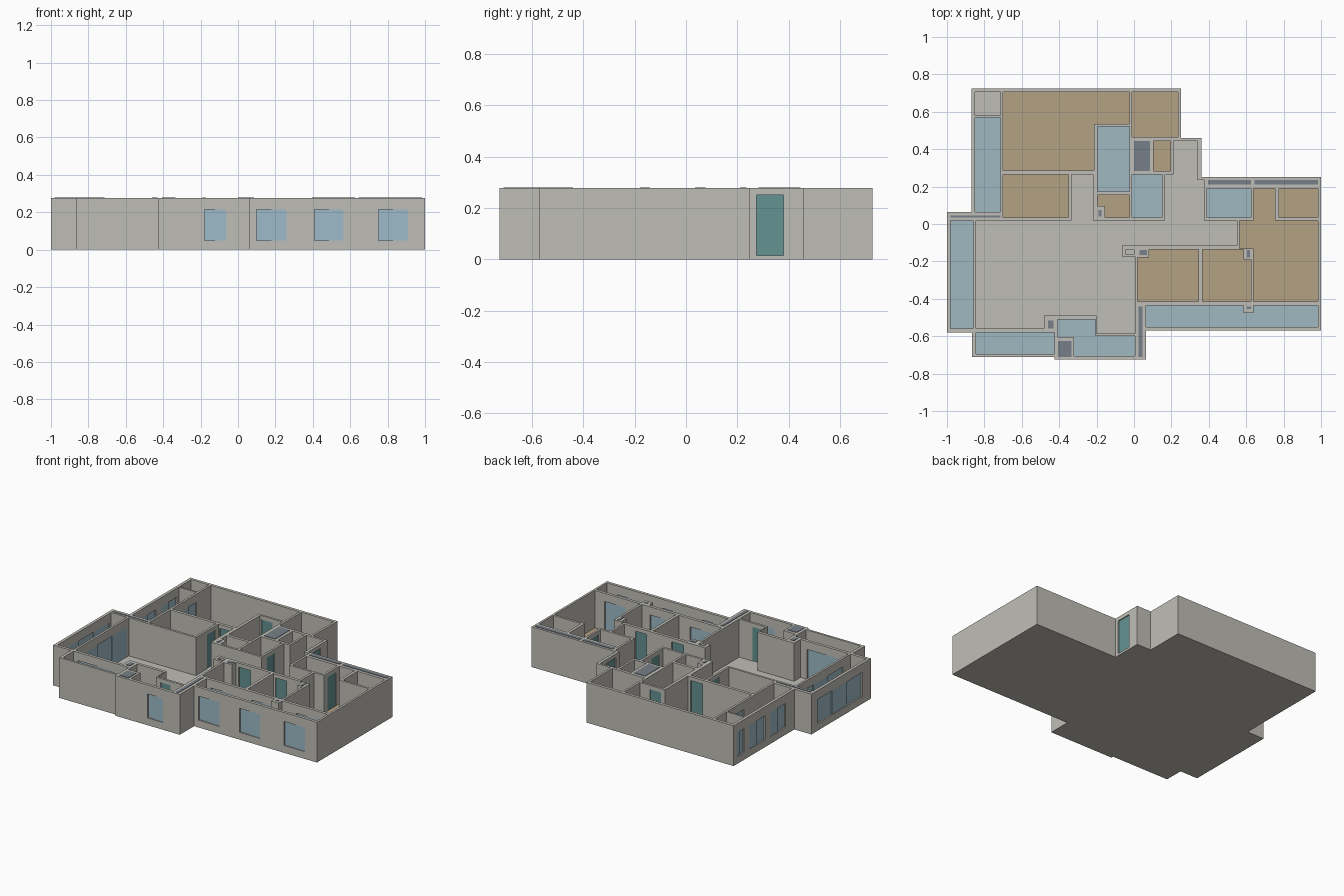
import bpy
import bmesh

if "Cube" in bpy.data.objects:
    bpy.data.objects.remove(bpy.data.objects["Cube"])

SLAB, TOP = 0.015, 0.277      # slab surface and wall top


def material(name, rgb):
    def linear(c):
        c /= 255
        return c / 12.92 if c < 0.04 else ((c + 0.055) / 1.055) ** 2.4
    colour = [linear(c) for c in rgb] + [1]
    m = bpy.data.materials.new(name)
    m.use_nodes = True
    m.diffuse_color = colour
    for node in m.node_tree.nodes:
        if node.type == "BSDF_PRINCIPLED":
            node.inputs["Base Color"].default_value = colour
    return m


PLASTER = material("plaster grey", (192, 190, 183))
WOOD = material("wood tan", (179, 161, 132))
TILE = material("tile pale blue", (160, 185, 193))
SHAFT = material("shaft slate", (118, 127, 135))
GLASS = material("window glass blue", (158, 187, 200))
DOOR = material("door teal", (101, 146, 146))


def finish(name, bm, mat):
    bmesh.ops.recalc_face_normals(bm, faces=bm.faces)
    mesh = bpy.data.meshes.new(name)
    bm.to_mesh(mesh)
    bm.free()
    if mat:
        mesh.materials.append(mat)
    obj = bpy.data.objects.new(name, mesh)
    bpy.context.collection.objects.link(obj)
    return obj


def add_box(bm, x0, y0, x1, y1, z0, z1):
    verts = bmesh.ops.create_cube(bm, size=1)["verts"]
    for v in verts:
        v.co = (x0 if v.co.x < 0 else x1, y0 if v.co.y < 0 else y1, z0 if v.co.z < 0 else z1)


def boxes(name, rects, z0, z1, mat):
    bm = bmesh.new()
    for rect in rects:
        add_box(bm, *rect, z0, z1)
    return finish(name, bm, mat)


def prism(name, outline, z0, z1, mat):
    bm = bmesh.new()
    face = bm.faces.new([bm.verts.new((x, y, z0)) for x, y in outline])
    top = bmesh.ops.extrude_face_region(bm, geom=[face])["geom"]
    for v in top:
        if isinstance(v, bmesh.types.BMVert):
            v.co.z = z1
    return finish(name, bm, mat)


def cut(target, cutter):
    # Carve the target and discard the cutter
    cutter.hide_render = True
    mod = target.modifiers.new("cut", "BOOLEAN")
    mod.operation, mod.solver, mod.object = "DIFFERENCE", "EXACT", cutter
    mod.use_self = True
    graph = bpy.context.evaluated_depsgraph_get()
    mesh = bpy.data.meshes.new_from_object(target.evaluated_get(graph))
    target.modifiers.clear()
    target.data = mesh
    bpy.data.objects.remove(cutter)


# Building footprint
OUTLINE = [
    (-.87, .725), (.25, .725), (.25, .46), (.36, .46), (.36, .25), (1, .25),
    (1, -.57), (.065, -.57), (.065, -.725), (-.425, -.725), (-.425, -.71),
    (-.865, -.71), (-.865, -.58), (-1, -.58), (-1, .065), (-.87, .065)]

# Rooms as overlapping rectangles: x0, y0, x1, y1
PLAIN_ROOMS = {
    "store": [(-.85, .58, -.715, .705)],
    "living_room": [(-.845, -.56, -.48, .02), (-.5, -.49, -.18, .02),
                    (-.2, -.585, -.065, .02), (-.08, -.585, .005, -.175)],
    "corridor": [(-.08, -.115, .55, .02), (-.335, -.02, -.22, .265)],
    "entrance": [(.165, -.02, .34, .265), (.3, -.02, .375, .235), (.21, .2, .34, .445)],
    "duct": [(-.045, -.16, 0, -.135)],
}
WOOD_ROOMS = {
    "main_bedroom": [(-.7, .535, -.025, .705), (-.7, .285, -.215, .6)],
    "back_bedroom": [(-.01, .465, .235, .705)],
    "study": [(-.7, .035, -.35, .265)],
    "closet": [(.105, .283, .195, .445)],
    "wardrobe": [(-.195, .095, -.025, .155), (-.155, .035, -.025, .12)],
    "right_bedroom": [(.64, 0, .755, .19), (.565, -.13, .985, .02), (.64, -.415, .985, -.1)],
    "dressing_room": [(.775, .035, .985, .19)],
    "front_bedroom": [(.02, -.415, .345, -.18), (.08, -.3, .345, -.135)],
    "middle_bedroom": [(.365, -.415, .625, -.19), (.365, -.3, .585, -.135)],
}
TILE_ROOMS = {
    "back_balcony": [(-.85, .065, -.715, .57)],
    "main_bathroom": [(-.195, .175, -.025, .52)],
    "guest_bathroom": [(-.01, .035, .15, .265)],
    "right_bathroom": [(.39, .035, .625, .19)],
    "front_balcony": [(.065, -.55, .985, -.475), (.065, -.5, .585, -.435), (.64, -.5, .985, -.435)],
    "living_balcony": [(-.845, -.695, -.425, -.58)],
    "kitchen": [(-.41, -.605, -.205, -.51), (-.32, -.705, .005, -.6)],
    "side_balcony": [(-.98, -.56, -.86, .02)],
}

slab = prism("floor_slab", OUTLINE, 0, SLAB, PLASTER)
walls = prism("walls", OUTLINE, SLAB, TOP, PLASTER)

# Hollow the rooms out of the wall block
hollows = [r for group in (PLAIN_ROOMS, WOOD_ROOMS, TILE_ROOMS) for rects in group.values() for r in rects]
cut(walls, boxes("room_cutter", hollows, -.1, .5, None))

# Coloured floors
for group, mat in ((WOOD_ROOMS, WOOD), (TILE_ROOMS, TILE)):
    for room, rects in group.items():
        boxes(room + "_floor", rects, SLAB - .003, SLAB + .004, mat)

# Service shaft covers set in the wall tops
SHAFTS = [
    (0, .283, .085, .445), (.395, .21, .625, .235), (.645, .21, .985, .235),
    (-.98, .035, -.715, .045), (-.19, .04, -.175, .075), (.03, -.165, .07, -.14),
    (.605, -.18, .62, -.14), (.605, -.455, .625, -.44), (.025, -.71, .045, -.44),
    (-.405, -.71, -.335, -.625), (-.46, -.56, -.43, -.515)]
boxes("shaft_covers", SHAFTS, TOP - .004, .28, SHAFT)

# Openings: wall direction, wall position, start, end
DOORS = {
    "entrance_door": ("y", .35, .275, .38),
    "study_door": ("y", -.3425, .14, .23),
    "right_bathroom_door": ("y", .6325, .06, .15),
    "guest_bathroom_door": ("y", .1575, .08, .16),
    "main_bedroom_door": ("x", .275, -.325, -.235),
    "main_bathroom_door": ("x", .5275, -.185, -.1),
    "front_bedroom_door": ("x", -.125, .1, .19),
    "middle_bedroom_door": ("x", -.125, .38, .465),
    "kitchen_door": ("x", -.5925, -.17, -.095),
}
WINDOWS = {
    "kitchen_window": ("x", -.715, -.18, -.065),
    "front_window_a": ("x", -.56, .1, .26),
    "front_window_b": ("x", -.56, .41, .565),
    "front_window_c": ("x", -.56, .75, .91),
    "store_window": ("y", -.86, .61, .69),
    "back_window_a": ("y", -.86, .38, .55),
    "back_window_b": ("y", -.86, .16, .325),
    "side_window": ("y", -.99, -.49, .0),
}
GLASS_DOORS = {
    "front_glass_door_a": ("x", -.425, .1, .26),
    "front_glass_door_b": ("x", -.425, .41, .565),
    "front_glass_door_c": ("x", -.425, .75, .91),
    "living_glass_door": ("x", -.57, -.81, -.53),
    "side_glass_door": ("y", -.8525, -.48, .0),
    "back_glass_door": ("y", -.7075, .39, .55),
}


def span(direction, at, a, b, half):
    return (a, at - half, b, at + half) if direction == "x" else (at - half, a, at + half, b)


holes = bmesh.new()
for group, z0, z1, mat in ((DOORS, SLAB, .25, DOOR), (WINDOWS, .05, .215, GLASS),
                           (GLASS_DOORS, SLAB, .22, GLASS)):
    for name, (direction, at, a, b) in group.items():
        bottom = z0 if z0 > SLAB else -.05
        add_box(holes, *span(direction, at, a, b, .014), bottom, z1)
        # Doors have one leaf, windows have sliding panes on two tracks
        count = 1 if mat is DOOR else 3 if b - a > .3 else 2
        step = (b - a) / count
        panes = []
        for i in range(count):
            track = 0 if count == 1 else .003 * (-1) ** i
            panes.append(span(direction, at + track, a + i * step, a + (i + 1) * step, .003))
        boxes(name, panes, z0, z1, mat)
cut(walls, finish("opening_cutter", holes, None))
